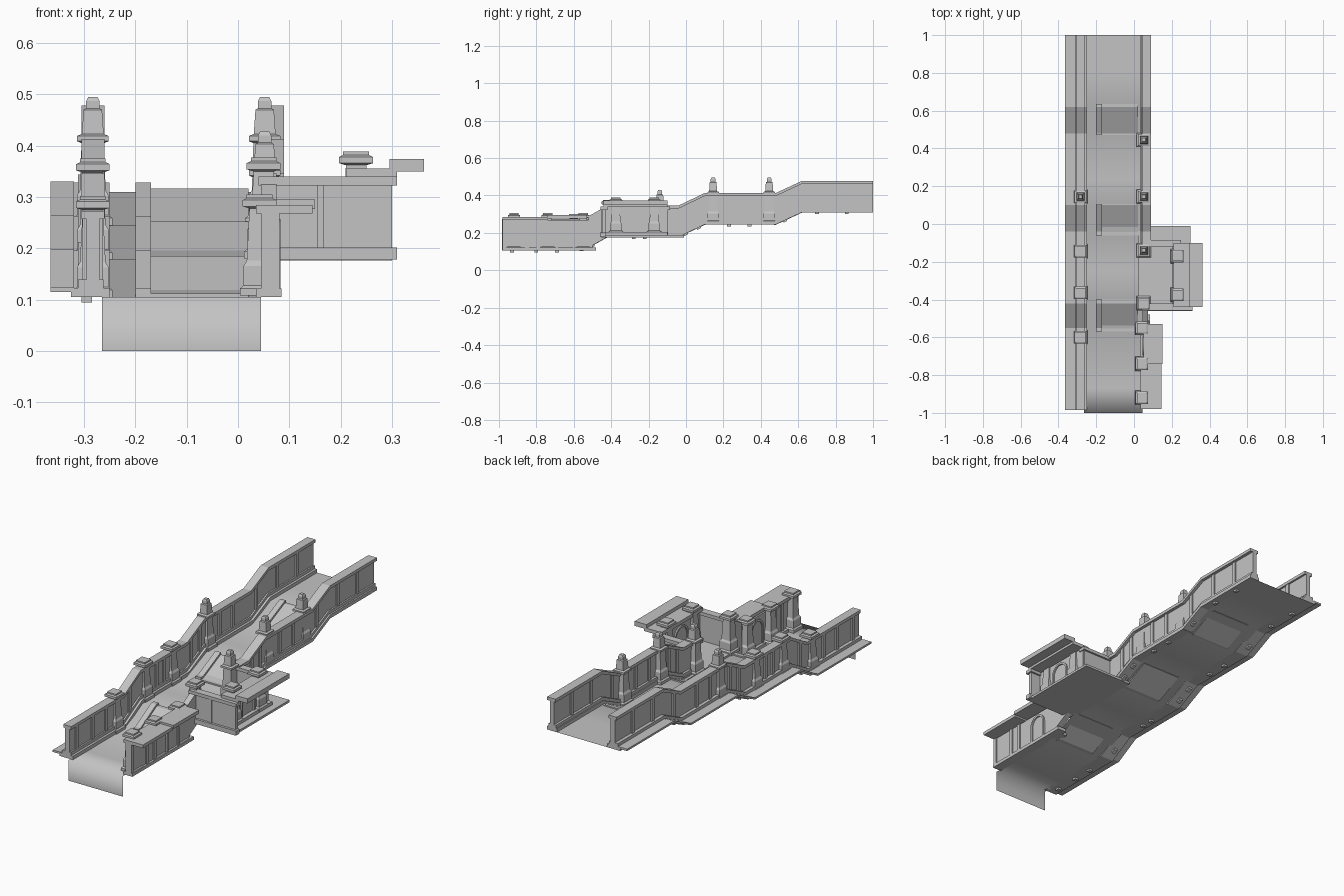
import bpy, bmesh, math

cube = bpy.data.objects.get("Cube")
if cube:
    bpy.data.objects.remove(cube)

stone = bpy.data.materials.new("grey_stone")
stone.use_nodes = True
GREY = (0.55, 0.55, 0.55, 1)
stone.diffuse_color = GREY
stone.node_tree.nodes["Principled BSDF"].inputs["Base Color"].default_value = GREY

# Walkway height along its length: four levels joined by three ramps
PATH = [(-1, .105), (-.55, .105), (-.42, .178), (-.04, .178),
        (.1, .245), (.48, .245), (.62, .31), (1, .31)]


def height(y):
    for (y0, z0), (y1, z1) in zip(PATH, PATH[1:]):
        if y <= y1:
            return z0 + (z1 - z0) * (y - y0) / (y1 - y0)
    return PATH[-1][1]


def finish(name, bm, closed=True):
    if closed:
        bmesh.ops.recalc_face_normals(bm, faces=bm.faces[:])
    mesh = bpy.data.meshes.new(name)
    bm.to_mesh(mesh)
    bm.free()
    mesh.materials.append(stone)
    ob = bpy.data.objects.new(name, mesh)
    bpy.context.collection.objects.link(ob)
    return ob


def prism(name, outline, x0, x1):
    """Extrude a closed (y, z) outline from x0 to x1."""
    bm = bmesh.new()
    face = bm.faces.new([bm.verts.new((x0, y, z)) for y, z in outline])
    out = bmesh.ops.extrude_face_region(bm, geom=[face])
    verts = [v for v in out["geom"] if isinstance(v, bmesh.types.BMVert)]
    bmesh.ops.translate(bm, verts=verts, vec=(x1 - x0, 0, 0))
    return finish(name, bm)


def box(name, x0, x1, y0, y1, z0, z1):
    return prism(name, [(y0, z0), (y1, z0), (y1, z1), (y0, z1)], x0, x1)


def rail(name, x0, x1, low, high, y0=-.985, y1=1):
    """Band following the walkway height."""
    ys = [y0] + [y for y, z in PATH if y0 < y < y1] + [y1]
    outline = [(y, height(y) + low) for y in ys]
    outline += [(y, height(y) + high) for y in reversed(ys)]
    return prism(name, outline, x0, x1)


def square_stack(name, x, y, z, rings):
    """Loft square rings of (half width, height)."""
    bm = bmesh.new()
    loops = [[bm.verts.new((x + sx * h, y + sy * h, z + dz))
              for sx, sy in ((-1, -1), (1, -1), (1, 1), (-1, 1))] for h, dz in rings]
    bm.faces.new(loops[0])
    bm.faces.new(loops[-1])
    for a, b in zip(loops, loops[1:]):
        for i in range(4):
            j = (i + 1) % 4
            bm.faces.new((a[i], a[j], b[j], b[i]))
    return finish(name, bm)


def arch(name, x0, x1, y, z, radius, spring, band=.01):
    """Raised arch moulding with straight legs."""
    def line(r):
        curve = [(y + r * math.cos(math.pi * i / 12), z + spring + r * math.sin(math.pi * i / 12))
                 for i in range(13)]
        return [(y + r, z)] + curve + [(y - r, z)]
    return prism(name, line(radius) + line(radius - band)[::-1], x0, x1)


# Smooth floor ribbon with hanging front apron
ribbon = [(-1, 0), (-1, .105), (-.87, .105)]
for y in (-.57, -.4, -.25, -.06, .1, .24, .47, .63, .8, 1):
    ribbon.append((y, height(y)))
bm = bmesh.new()
rows = [(bm.verts.new((-.265, y, z)), bm.verts.new((.045, y, z))) for y, z in ribbon]
for a, b in zip(rows, rows[1:]):
    f = bm.faces.new((a[0], a[1], b[1], b[0]))
    f.smooth = True
finish("floor", bm, False)

# Ramp slabs with a raised kerb
for y0, y1 in ((-.57, -.4), (-.06, .105), (.47, .635)):
    rail("ramp_slab", -.17, .02, -.002, .007, y0, y1)
    rail("ramp_kerb", -.2, -.17, -.002, .018, y0, y1)

# Left wall: stepped base, thin wall, overhanging cap
rail("left_outer_ledge", -.365, -.32, .01, .02)
rail("left_base", -.325, -.25, 0, .018)
rail("left_base_step", -.312, -.262, .018, .034)
rail("left_wall", -.295, -.27, .03, .155)
rail("left_cap", -.305, -.26, .152, .168)

# Right wall behind the balcony
rail("right_base", .035, .09, 0, .018, -.1)
rail("right_base_step", .04, .082, .018, .034, -.1)
rail("right_wall", .052, .074, .03, .155, -.12)
rail("right_cap", .042, .09, .152, .168, -.12)

# Wall ribs and small brackets below the ledges
RIBS = (-.93, -.8, -.69, -.5, -.28, -.22, 0, .07, .23, .34, .53, .7, .86)
for y in RIBS:
    rail("left_rib", -.303, -.263, .03, .153, y - .01, y + .01)
    rail("left_bracket", -.305, -.285, -.01, .002, y - .01, y + .01)
    if y >= 0:
        rail("right_rib", .046, .08, .03, .153, y - .01, y + .01)
        rail("right_bracket", .055, .072, -.01, .002, y - .01, y + .01)

# Pillars with flat heads, or with a tapered finial
FOOT = [(.038, 0), (.038, .014), (.031, .02), (.031, .058), (.025, .068)]
FLAT = FOOT + [(.02, .165), (.02, .17), (.033, .174), (.033, .186), (.025, .19), (.025, .197)]
TALL = FOOT + [(.022, .16), (.031, .164), (.031, .174), (.021, .178), (.021, .182),
               (.018, .225), (.013, .228), (.013, .242), (.009, .25)]
for y in (-.6, -.365, -.145):
    square_stack("left_pillar", -.283, y, height(y) if y > -.5 else .105, FLAT)
square_stack("left_finial_pillar", -.283, .145, height(.145), TALL)
for y in (-.92, -.74, -.55):
    square_stack("right_pillar", .042, y, .108, FLAT)
square_stack("right_pillar", .05, -.42, .18, FLAT)
for y in (-.14, .145, .445):
    square_stack("right_finial_pillar", .052, y, height(y), TALL)

# Front right wall with arched middle bay and outward caps
box("front_right_base", .035, .085, -.98, -.48, .105, .122)
box("front_right_wall", .05, .075, -.98, -.5, .12, .27)
box("front_right_cap", .035, .145, -.98, -.74, .268, .285)
box("front_right_cap_middle", .05, .15, -.74, -.53, .277, .295)
arch("front_right_arch", .044, .083, -.645, .122, .05, .085)
for y in (-.98, -.86, -.8):
    box("front_right_rib", .045, .081, y, y + .02, .12, .27)
rail("front_right_slope", .045, .075, 0, .168, -.52, -.42)

# Side balcony: slab, low walls, arched outer wall, overhanging cap
box("balcony_floor", .02, .3, -.455, -.01, .176, .188)
box("balcony_plinth", .07, .31, -.46, -.43, .178, .202)
box("balcony_front_wall", .05, .3, -.448, -.43, .19, .325)
box("balcony_front_cap", .04, .31, -.458, -.42, .323, .34)
box("balcony_front_rib", .155, .167, -.453, -.43, .2, .325)
box("balcony_back_wall", .06, .24, -.115, -.095, .188, .325)
box("balcony_back_cap", .05, .25, -.122, -.085, .323, .34)
box("balcony_outer_plinth", .205, .265, -.44, -.1, .188, .205)
box("balcony_outer_wall", .22, .245, -.44, -.1, .188, .345)
box("balcony_outer_cap_lower", .21, .31, -.44, -.1, .338, .356)
box("balcony_outer_cap", .295, .362, -.44, -.1, .35, .374)
arch("balcony_arch", .213, .252, -.272, .19, .056, .08)
for y in (-.375, -.17):
    square_stack("balcony_pillar", .23, y, .192, FLAT)
